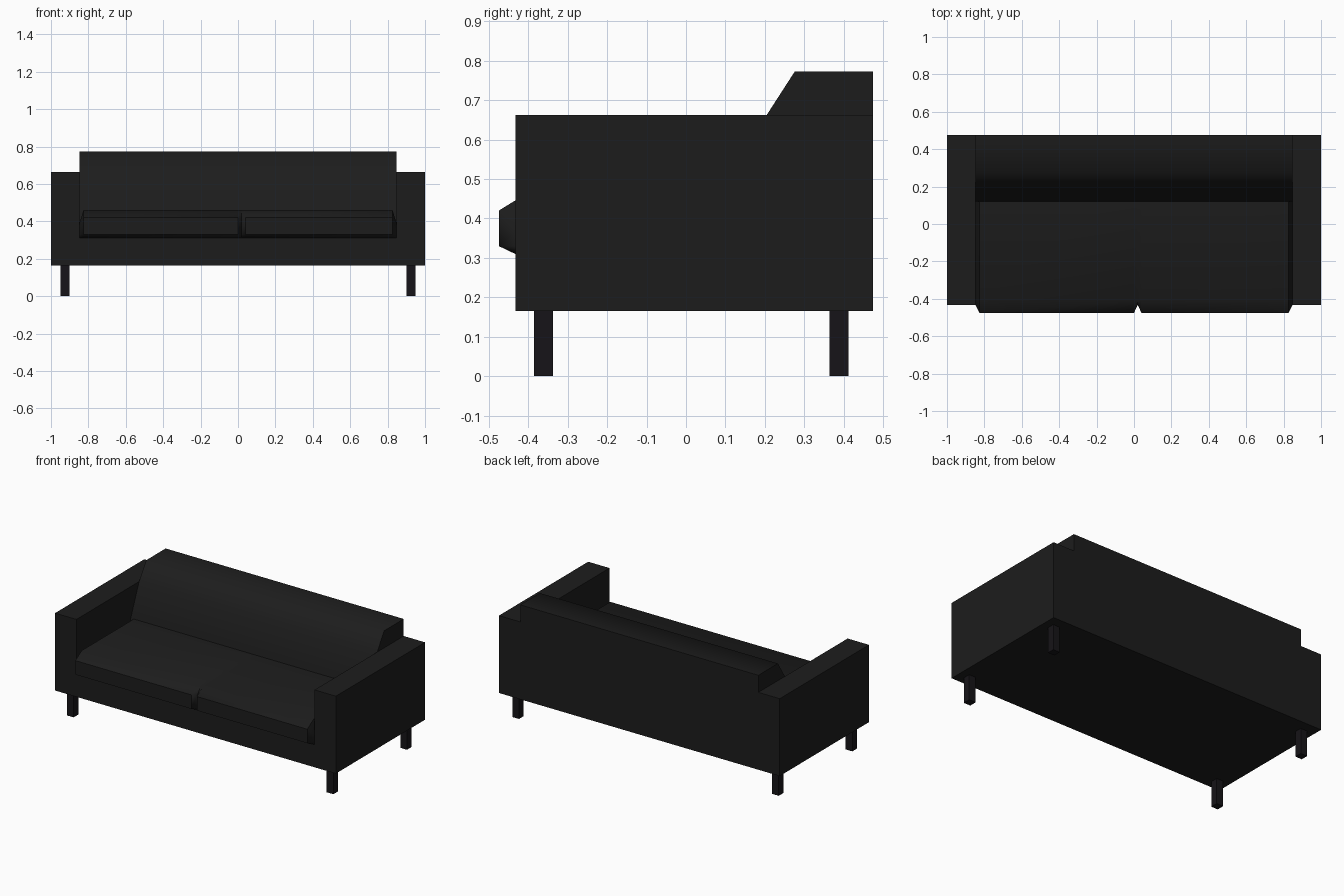
import bpy, bmesh
from math import radians

if "Cube" in bpy.data.objects:
    bpy.data.objects.remove(bpy.data.objects["Cube"])


def material(name, color):
    m = bpy.data.materials.new(name)
    m.diffuse_color = color
    m.use_nodes = True
    m.node_tree.nodes["Principled BSDF"].inputs["Base Color"].default_value = m.diffuse_color
    return m


fabric = material("dark_fabric", (0.012, 0.012, 0.012, 1))
wood = material("dark_leg", (0.008, 0.007, 0.009, 1))


def loft(name, rings, mat, smooth=None):
    """Skin a series of equal closed rings and cap both ends."""
    bm = bmesh.new()
    loops = [[bm.verts.new(p) for p in ring] for ring in rings]
    n = len(loops[0])
    for a, b in zip(loops, loops[1:]):
        for i in range(n):
            j = (i + 1) % n
            bm.faces.new((a[i], a[j], b[j], b[i]))
    bm.faces.new(loops[0])
    bm.faces.new(loops[-1][::-1])
    bmesh.ops.recalc_face_normals(bm, faces=bm.faces)
    mesh = bpy.data.meshes.new(name)
    bm.to_mesh(mesh)
    bm.free()
    ob = bpy.data.objects.new(name, mesh)
    bpy.context.collection.objects.link(ob)
    mesh.materials.append(mat)
    if smooth:
        bpy.ops.object.select_all(action='DESELECT')
        ob.select_set(True)
        bpy.context.view_layer.objects.active = ob
        bpy.ops.object.shade_smooth_by_angle(angle=radians(smooth))
    return ob


# Frame: U-shaped front outline (base and both arms) run front to back
outline = [(-1, .165), (1, .165), (1, .663), (.848, .663),
           (.848, .31), (-.848, .31), (-.848, .663), (-1, .663)]
loft("frame_and_arms", [[(x, y, z) for x, z in outline] for y in (-.433, .475)], fabric)

# Backrest: sloped side profile run across between the arms
back = [(.475, .31), (.475, .773), (.276, .773), (.205, .663), (.12, .46), (.12, .31)]
loft("backrest", [[(x, y, z) for y, z in back] for x in (-.848, .848)], fabric, 65)

# Seat: padded front that tucks in at the arms and at the central notch
full = [(-.433, .31), (-.475, .33), (-.475, .42), (-.41, .46), (.2, .46), (.2, .31)]
notch = [(-.433, .31), (-.433, .33), (-.433, .42), (-.41, .46), (.2, .46), (.2, .31)]
end = [(-.433, .31), (-.433, .33), (-.433, .37), (-.41, .39), (.2, .39), (.2, .31)]
stations = [(-.848, end), (-.826, full), (0, full), (.02, notch),
            (.04, full), (.826, full), (.848, end)]
loft("seat", [[(x, y, z) for y, z in prof] for x, prof in stations], fabric, 58)

# Legs: four square posts
for side, sx in (("left", -1), ("right", 1)):
    for place, cy in (("front", -.361), ("back", .388)):
        cx, h = sx * .925, .024
        square = [(cx - h, cy - h), (cx + h, cy - h), (cx + h, cy + h), (cx - h, cy + h)]
        loft(f"{place}_{side}_leg", [[(x, y, z) for x, y in square] for z in (0, .165)], wood)
